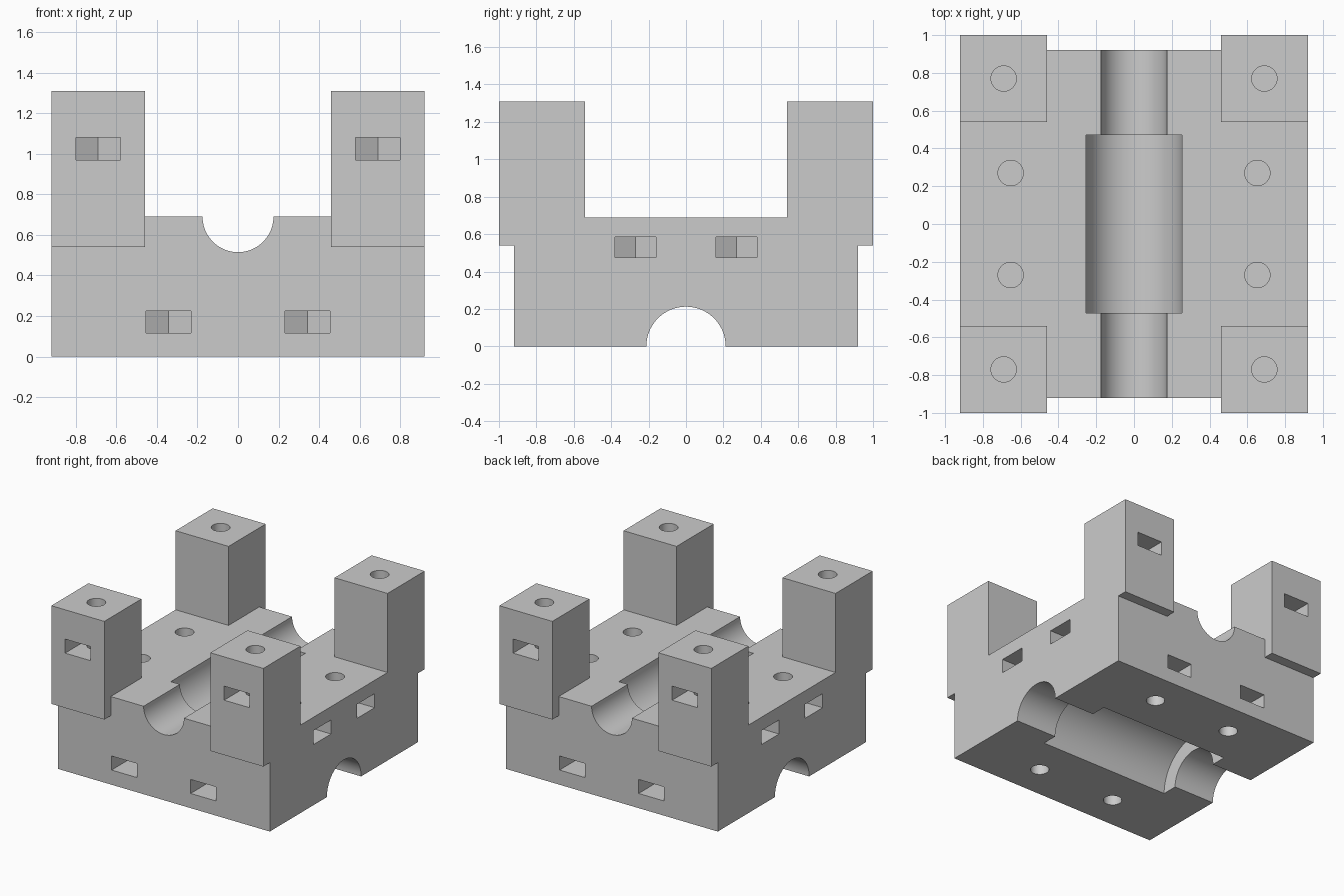
import bpy, bmesh, math
from mathutils import Matrix, Vector

if "Cube" in bpy.data.objects:
    bpy.data.objects.remove(bpy.data.objects["Cube"], do_unlink=True)

HALF = 0.92      # half width of the body
DECK = 0.69      # height of the deck between the posts
LEDGE = 0.54     # underside of the post overhang
TOP = 1.31       # top of the posts
SLOT = 0.11      # slot height; also half the slot width


def prism(name, points, direction):
    """Closed solid made by sweeping a flat outline along a vector."""
    bm = bmesh.new()
    base = bm.faces.new([bm.verts.new(p) for p in points])
    swept = bmesh.ops.extrude_face_region(bm, geom=[base])["geom"]
    moved = [v for v in swept if isinstance(v, bmesh.types.BMVert)]
    bmesh.ops.translate(bm, verts=moved, vec=direction)
    bmesh.ops.recalc_face_normals(bm, faces=bm.faces)
    mesh = bpy.data.meshes.new(name)
    bm.to_mesh(mesh)
    bm.free()
    obj = bpy.data.objects.new(name, mesh)
    bpy.context.collection.objects.link(obj)
    return obj


def box(name, lo, hi):
    (a, b, c), (d, e, f) = lo, hi
    return prism(name, [(a, b, c), (d, b, c), (d, e, c), (a, e, c)], (0, 0, f - c))


def cylinder(name, radius, start, end, sides):
    start, end = Vector(start), Vector(end)
    turn = (end - start).to_track_quat("Z", "Y")
    ring = [start + turn @ Vector((radius * math.cos(t), radius * math.sin(t), 0))
            for t in (math.tau * i / sides for i in range(sides))]
    return prism(name, ring, end - start)


def nut_slot(name, x, y, z, axis, sign):
    """Side slot with a pointed inner end that holds a hexagonal nut."""
    r = SLOT / math.cos(math.pi / 6)
    outline = [(-SLOT, 0.5), (-SLOT, -r / 2), (0, -r), (SLOT, -r / 2), (SLOT, 0.5)]
    if axis == "y":
        pts = [(x + u, y + sign * v, z) for u, v in outline]
    else:
        pts = [(x + sign * v, y + u, z) for u, v in outline]
    return prism(name, pts, (0, 0, SLOT))


# Side silhouette: body with a post at each end
half = [(HALF, 0), (HALF, LEDGE), (1, LEDGE), (1, TOP), (LEDGE, TOP), (LEDGE, DECK)]
outline = half + [(-y, z) for y, z in reversed(half)]
block = prism("mounting_block", [(-HALF, y, z) for y, z in outline], (2 * HALF, 0, 0))

cutters = []

# Gap between left and right posts, above the deck and beyond the end walls
cutters.append(box("deck_gap", (-0.46, -1.2, DECK), (0.46, 1.2, 1.5)))
for s in (-1, 1):
    y0, y1 = sorted((s * HALF, s * 1.2))
    cutters.append(box("end_gap", (-0.46, y0, 0.4), (0.46, y1, 1.5)))

# Stepped half-round channels: front to back on top, side to side below
cutters.append(cylinder("top_shaft", 0.175, (0, -1.2, DECK), (0, 1.2, DECK), 80))
cutters.append(cylinder("top_bearing", 0.255, (0, -0.47, DECK), (0, 0.47, DECK), 80))
cutters.append(cylinder("lower_shaft", 0.212, (-1.2, 0, 0), (1.2, 0, 0), 80))
cutters.append(cylinder("lower_bearing", 0.335, (-0.565, 0, 0), (0.565, 0, 0), 80))

# Bolt holes and their nut slots, four of each kind
for sx in (-1, 1):
    for sy in (-1, 1):
        x, y = sx * 0.69, sy * 0.77
        cutters.append(cylinder("post_hole", 0.067, (x, y, 0.85), (x, y, 1.5), 40))
        cutters.append(nut_slot("post_slot", x, y, 0.97, "y", sy))
        x, y = sx * 0.653, sy * 0.27
        cutters.append(cylinder("deck_hole", 0.067, (x, y, 0.36), (x, y, 0.9), 40))
        cutters.append(nut_slot("deck_slot", x, y, 0.475, "x", sx))
        x, y = sx * 0.343, sy * 0.65
        cutters.append(cylinder("base_hole", 0.067, (x, y, -0.2), (x, y, 0.34), 40))
        cutters.append(nut_slot("base_slot", x, y, 0.115, "y", sy))

# Cut everything out of the block
for cutter in cutters:
    cutter.hide_render = True
    mod = block.modifiers.new(cutter.name, "BOOLEAN")
    mod.operation = "DIFFERENCE"
    mod.solver = "EXACT"
    mod.object = cutter
bpy.context.view_layer.update()
result = bpy.data.meshes.new_from_object(
    block.evaluated_get(bpy.context.evaluated_depsgraph_get()))
block.modifiers.clear()
block.data = result
for cutter in cutters:
    bpy.data.objects.remove(cutter, do_unlink=True)

# Merge leftover flat pieces
bm = bmesh.new()
bm.from_mesh(result)
bmesh.ops.remove_doubles(bm, verts=bm.verts, dist=0.0001)
bmesh.ops.dissolve_limit(bm, angle_limit=math.radians(0.5), verts=bm.verts, edges=bm.edges)
bm.to_mesh(result)
bm.free()

# Plain grey finish
grey = bpy.data.materials.new("plain_grey")
grey.use_nodes = True
colour = (0.6, 0.6, 0.6, 1)
grey.diffuse_color = colour
grey.node_tree.nodes["Principled BSDF"].inputs["Base Color"].default_value = colour
result.materials.clear()
result.materials.append(grey)

# Smooth channels and holes, crisp edges elsewhere
bpy.ops.object.select_all(action="DESELECT")
block.select_set(True)
bpy.context.view_layer.objects.active = block
bpy.ops.object.shade_smooth_by_angle(angle=math.radians(25))
